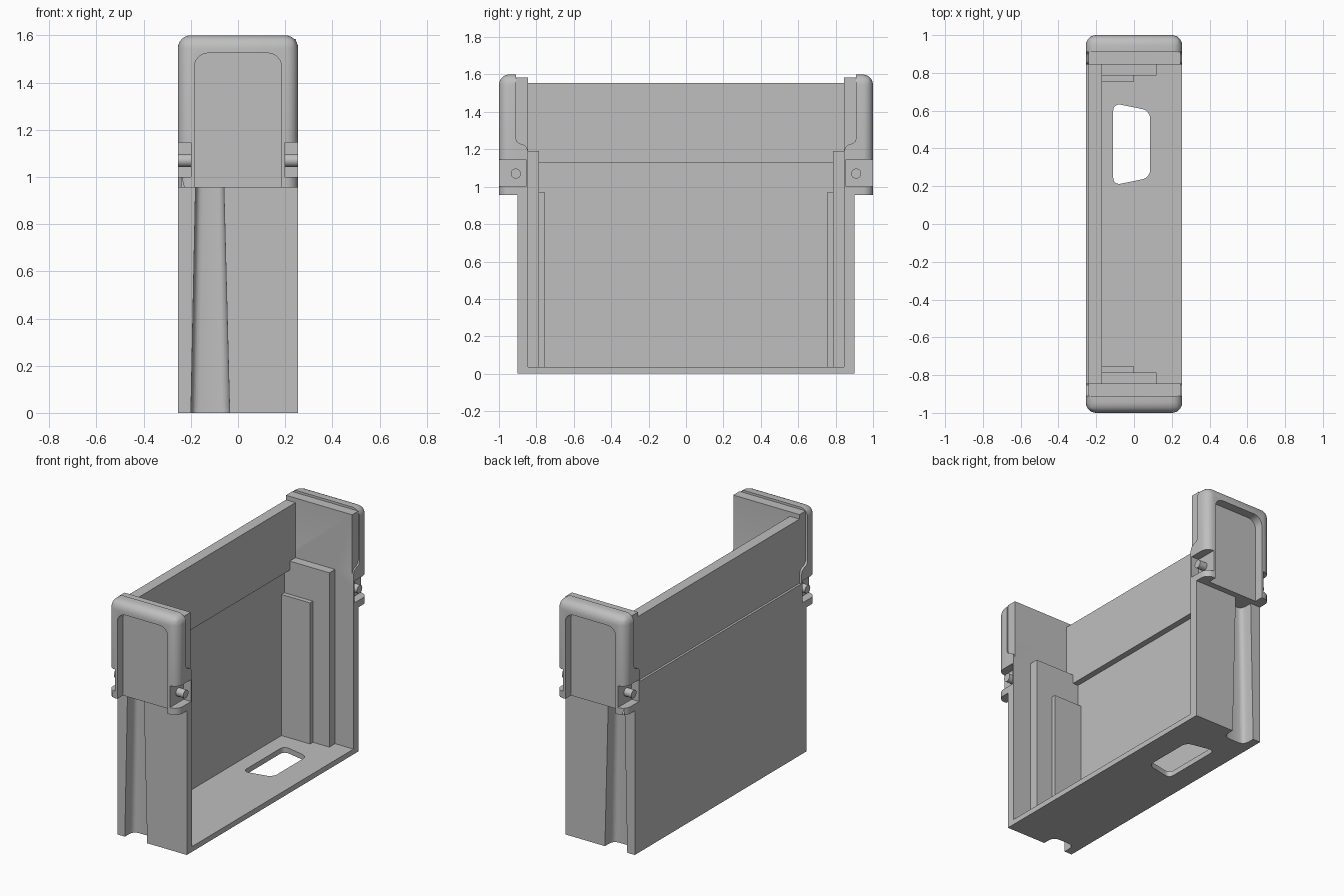
import bpy, bmesh, math

if "Cube" in bpy.data.objects:
    bpy.data.objects.remove(bpy.data.objects["Cube"])

grey = bpy.data.materials.new("plain_grey")
grey.use_nodes = True
COLOUR = (0.52, 0.52, 0.52, 1)
grey.diffuse_color = COLOUR
grey.node_tree.nodes["Principled BSDF"].inputs["Base Color"].default_value = COLOUR


def finish(bm, name):
    bmesh.ops.recalc_face_normals(bm, faces=bm.faces)
    mesh = bpy.data.meshes.new(name)
    bm.to_mesh(mesh)
    bm.free()
    mesh.materials.append(grey)
    obj = bpy.data.objects.new(name, mesh)
    bpy.context.collection.objects.link(obj)
    return obj


def loft(sections):
    """Solid through matching closed loops, capped at both ends."""
    bm = bmesh.new()
    rings = [[bm.verts.new(p) for p in s] for s in sections]
    n = len(rings[0])
    for a, b in zip(rings, rings[1:]):
        for i in range(n):
            j = (i + 1) % n
            bm.faces.new((a[i], a[j], b[j], b[i]))
    bm.faces.new(rings[0])
    bm.faces.new(rings[-1])
    return bm


def bevel(bm, rule, size, segments=6):
    edges = [e for e in bm.edges if rule(*[v.co for v in e.verts])]
    bmesh.ops.bevel(bm, geom=edges, offset=size, segments=segments,
                    profile=0.5, affect='EDGES')


def box(name, x, y, z):
    return finish(loft([[(x[0], y[0], h), (x[1], y[0], h),
                         (x[1], y[1], h), (x[0], y[1], h)] for h in z]), name)


def modify(obj, kind, **settings):
    mod = obj.modifiers.new(kind, kind)
    for key, value in settings.items():
        setattr(mod, key, value)
    bpy.context.view_layer.objects.active = obj
    bpy.ops.object.modifier_apply(modifier=mod.name)


def combine(obj, others, operation, keep=False):
    for other in others:
        modify(obj, 'BOOLEAN', operation=operation, object=other, solver='EXACT')
        if not keep:
            bpy.data.objects.remove(other)


def mirror_ends(obj):
    modify(obj, 'MIRROR', use_axis=(False, True, False), use_mirror_merge=False)


def smooth(obj):
    bpy.ops.object.select_all(action='DESELECT')
    obj.select_set(True)
    bpy.context.view_layer.objects.active = obj
    bpy.ops.object.shade_smooth_by_angle(angle=math.radians(32))


W = 0.255        # half width
END = 0.9        # outer face of end walls
INNER = 0.845    # inner face of end walls

# Tapered rounded channel running up each end wall
channel_sections = []
for z, x0, x1 in ((-0.02, -0.2, -0.035), (0.955, -0.18, -0.06)):
    ring = [(x0, -0.96, z)]
    for i in range(17):
        c, s = math.cos(math.pi * i / 16), abs(math.sin(math.pi * i / 16))
        u = 0.5 - 0.5 * math.copysign(abs(c) ** 0.45, c)
        ring.append((x0 + u * (x1 - x0), -END + 0.09 * s ** 0.45, z))
    ring.append((x1, -0.96, z))
    channel_sections.append(ring)
channel = finish(loft(channel_sections), "channel_cutter")
channel.hide_render = True

# Clip cap: side profile across the width, rounded on the outer edges
profile = [(-1, 0.955), (-1, 1.6), (-0.91, 1.6), (-0.91, 1.26), (-0.905, 1.243),
           (-0.893, 1.232), (-0.87, 1.225), (-0.853, 1.212), (-INNER, 1.19), (-INNER, 0.955)]
bm = loft([[(x, y, z) for y, z in profile] for x in (-W, W)])
bevel(bm, lambda a, b: (max(a.y, b.y) < -0.99 and max(a.z, b.z) > 1)
      or (min(a.z, b.z) > 1.59 and abs(a.x - b.x) < 0.01), 0.055)
cap = finish(bm, "cap")

# Arched recess in the face of the cap
bm = loft([[(-0.185, y, 0.9), (0.185, y, 0.9), (0.185, y, 1.525), (-0.185, y, 1.525)]
           for y in (-1.1, -0.94)])
bevel(bm, lambda a, b: min(a.z, b.z) > 1.5 and abs(a.y - b.y) > 0.1, 0.06)
recess = finish(bm, "recess_cutter")
combine(cap, [recess], 'DIFFERENCE')

# End wall with its inner stepped ribs, merged with the cap
end = box("end_walls", (-W, W), (-END, -INNER), (0, 1.19))
combine(end, [
    box("upper_wall", (-0.24, 0.245), (-0.91, -INNER), (1.1, 1.585)),
    box("wide_rib", (-0.22, 0.12), (-0.86, -0.785), (0.02, 1.19)),
    box("narrow_rib", (-0.22, 0), (-0.8, -0.755), (0.02, 0.97)),
    cap], 'UNION')

# Side pockets around the pegs
pockets = [box("pocket_cutter", x, (-1.1, -0.855), (1.0, 1.145))
           for x in ((-0.3, -0.2), (0.2, 0.3))]
combine(end, pockets, 'DIFFERENCE')
combine(end, [channel], 'DIFFERENCE', keep=True)
mirror_ends(end)
smooth(end)

# Pegs standing in the pockets
pegs = [[(x, -0.91 + 0.027 * math.cos(a), 1.07 + 0.027 * math.sin(a))
         for a in (math.tau * i / 24 for i in range(24))] for x in (-W, W)]
peg = finish(loft(pegs), "pegs")
mirror_ends(peg)
smooth(peg)

# Floor with a rounded tapered slot
floor = box("floor", (-W, W), (-INNER, INNER), (0, 0.035))
slot_corners = [(-0.11, 0.205), (0.085, 0.245), (0.085, 0.6), (-0.11, 0.64)]
bm = loft([[(x, y, z) for x, y in slot_corners] for z in (-0.1, 0.1)])
bevel(bm, lambda a, b: abs(a.z - b.z) > 0.1, 0.04)
mirror_ends(channel)
combine(floor, [finish(bm, "slot_cutter"), channel], 'DIFFERENCE')
smooth(floor)

# Long side wall: thin lower panel, thicker upper rail set inward
box("lower_panel", (-W, -0.21), (-INNER, INNER), (0.035, 1.13))
box("upper_rail", (-0.24, -0.17), (-INNER, INNER), (1.13, 1.555))
